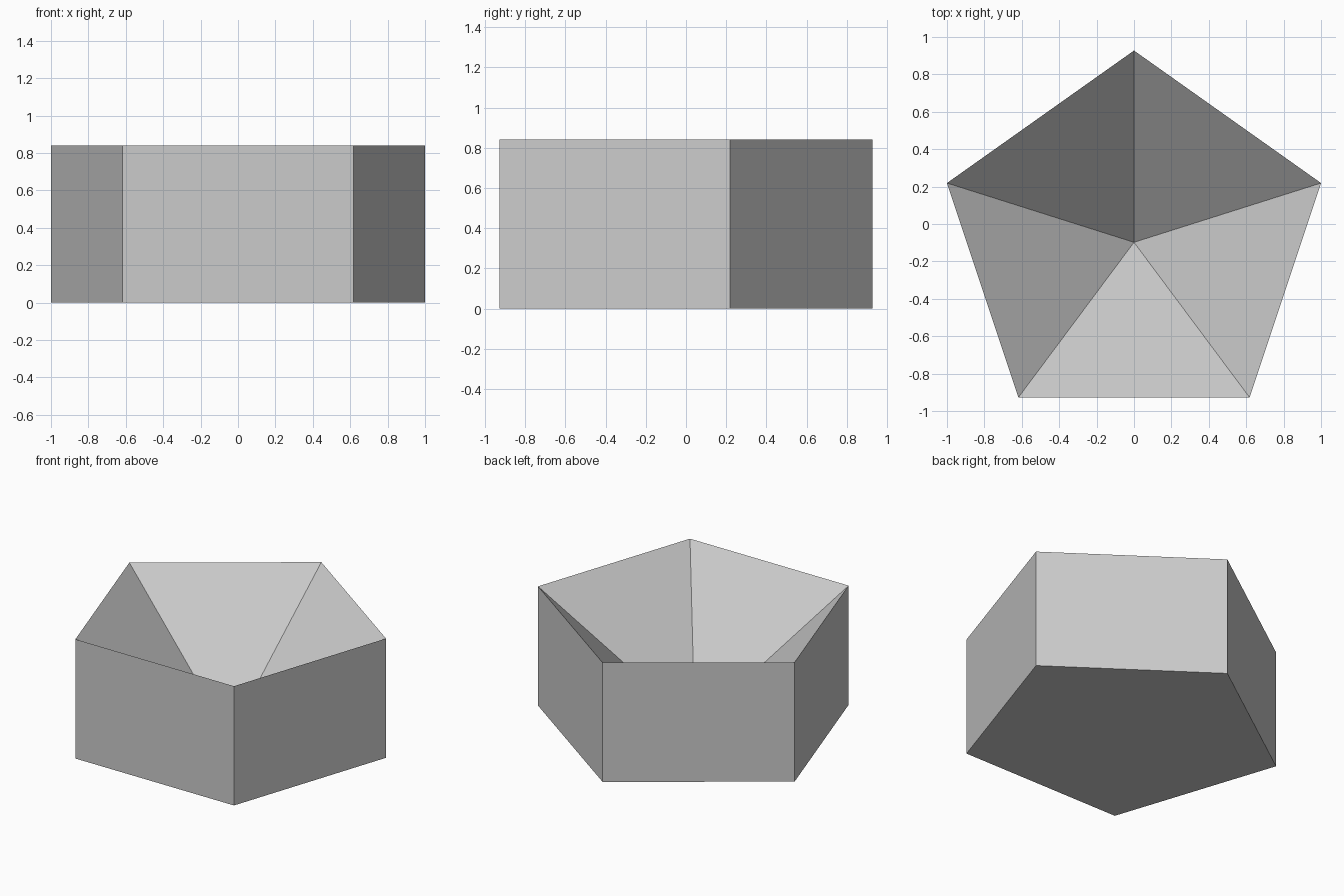
import bpy
import bmesh
from math import sin, cos, pi

cube = bpy.data.objects.get("Cube")
if cube:
    bpy.data.objects.remove(cube, do_unlink=True)

SIDES = 5
HEIGHT = 0.84
RADIUS_X = 1 / sin(2 * pi / SIDES)   # widest corners at x = -1 and 1
RADIUS_Y = RADIUS_X * 0.975
CENTRE_Y = -RADIUS_Y * (1 - cos(pi / SIDES)) / 2

# Plain grey material
grey = bpy.data.materials.new("light grey")
grey.use_nodes = True
colour = (0.6, 0.6, 0.6, 1)
grey.diffuse_color = colour
grey.node_tree.nodes["Principled BSDF"].inputs["Base Color"].default_value = colour

# Pentagonal block, one corner pointing back
bm = bmesh.new()
ring = []
for i in range(SIDES):
    a = pi / 2 + i * 2 * pi / SIDES
    ring.append(bm.verts.new((RADIUS_X * cos(a), CENTRE_Y + RADIUS_Y * sin(a), 0)))
base = bm.faces.new(ring)
solid = bmesh.ops.extrude_face_region(bm, geom=[base], use_keep_orig=True)
top_verts = [v for v in solid["geom"] if isinstance(v, bmesh.types.BMVert)]
bmesh.ops.translate(bm, verts=top_verts, vec=(0, 0, HEIGHT))
bmesh.ops.recalc_face_normals(bm, faces=bm.faces)

# Sunken pyramid: poke the top and push its centre down to the floor
top = [f for f in bm.faces if all(v in top_verts for v in f.verts)]
poked = bmesh.ops.poke(bm, faces=top)
for v in poked["verts"]:
    v.co = (0, CENTRE_Y, 0.002)

mesh = bpy.data.meshes.new("pentagonal_bowl")
bm.to_mesh(mesh)
bm.free()
mesh.materials.append(grey)
bowl = bpy.data.objects.new("pentagonal_bowl", mesh)
bpy.context.collection.objects.link(bowl)
